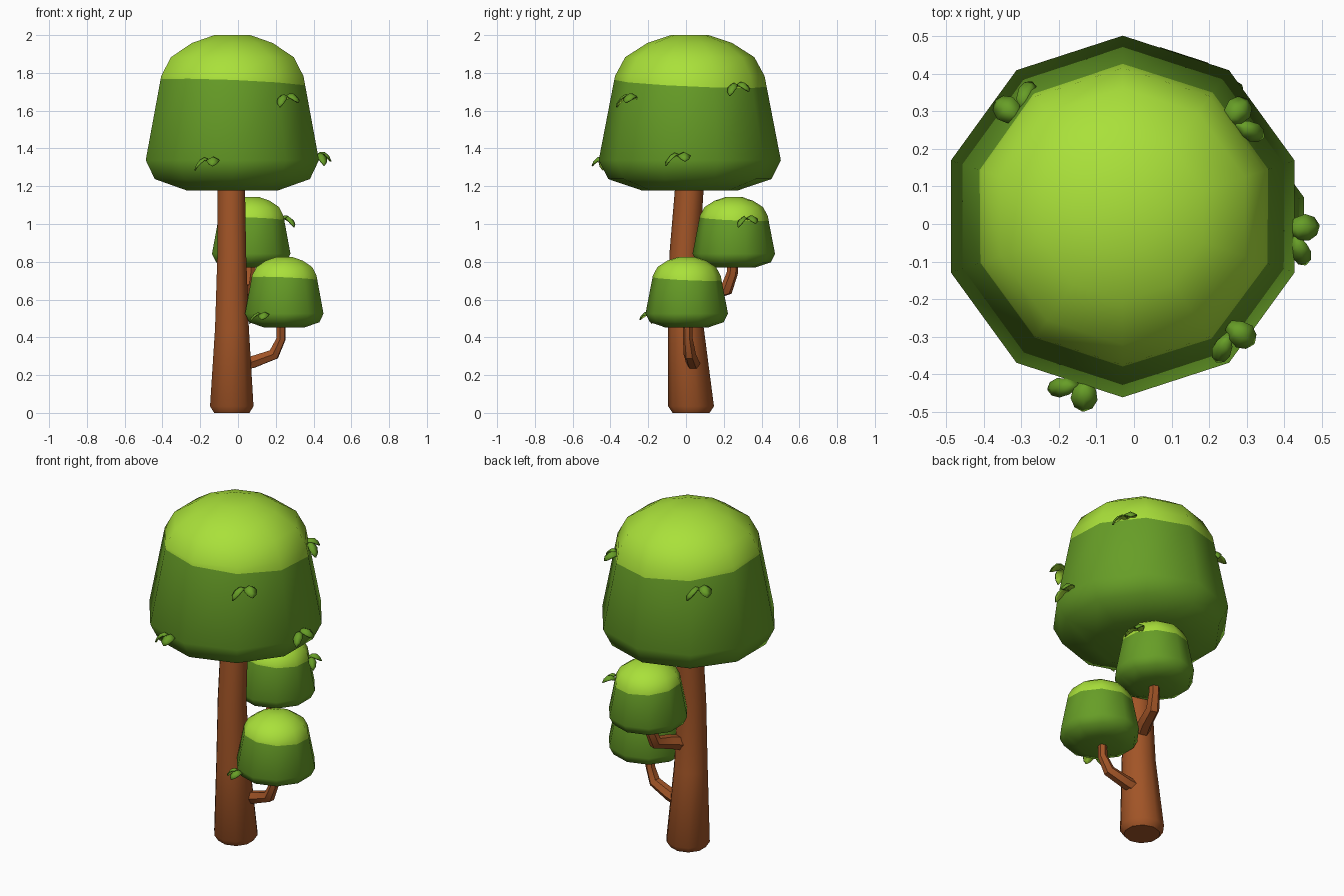
import bpy, bmesh, math
from mathutils import Vector

if "Cube" in bpy.data.objects:
    bpy.data.objects.remove(bpy.data.objects["Cube"])


def material(name, rgb):
    m = bpy.data.materials.new(name)
    m.diffuse_color = (*rgb, 1)
    m.use_nodes = True
    m.node_tree.nodes["Principled BSDF"].inputs["Base Color"].default_value = m.diffuse_color
    return m


BARK = material("bark_brown", (0.36, 0.09, 0.02))
DARK = material("dark_green", (0.135, 0.34, 0.02))
LIGHT = material("light_green", (0.40, 0.75, 0.042))


def finish(bm, name, mats, angle=50):
    me = bpy.data.meshes.new(name)
    bm.to_mesh(me)
    bm.free()
    ob = bpy.data.objects.new(name, me)
    bpy.context.collection.objects.link(ob)
    for m in mats:
        me.materials.append(m)
    smooth(ob, angle)
    return ob


def smooth(ob, angle):
    bpy.ops.object.select_all(action='DESELECT')
    ob.select_set(True)
    bpy.context.view_layer.objects.active = ob
    bpy.ops.object.shade_smooth_by_angle(angle=math.radians(angle))


def loft(rings, sides=10):
    """Stack of horizontal polygon rings (x, y, z, radius) with closed ends."""
    bm = bmesh.new()
    loops = []
    for x, y, z, r in rings:
        loops.append([bm.verts.new((x + r * math.cos(a), y + r * math.sin(a), z))
                      for a in (math.pi / 2 + math.tau * i / sides for i in range(sides))])
    for lo, hi in zip(loops, loops[1:]):
        for i in range(sides):
            j = (i + 1) % sides
            bm.faces.new((lo[i], lo[j], hi[j], hi[i]))
    bm.faces.new(loops[0][::-1])
    bm.faces.new(loops[-1])
    return bm


# Foliage crowns: one profile (radius, height), reused at different scales
CROWN = [(0.255, 0), (0.432, 0.06), (0.482, 0.16), (0.396, 0.605),
         (0.342, 0.705), (0.225, 0.78), (0.10, 0.822)]


def crown(name, x, y, z, s):
    bm = loft([(x, y, z + h * s, r * s) for r, h in CROWN])
    # slightly tilted cut separates the bright cap from the dark skirt
    co = Vector((x, y, z + 0.567 * s))
    no = Vector((0.042, 0.045, 1)).normalized()
    bmesh.ops.bisect_plane(bm, geom=bm.verts[:] + bm.edges[:] + bm.faces[:],
                           plane_co=co, plane_no=no, dist=1e-5)
    for f in bm.faces:
        f.material_index = int((f.calc_center_median() - co).dot(no) > 0)
    return finish(bm, name, [DARK, LIGHT])


crown("main_crown", -0.03, 0.02, 1.178, 1)
crown("lower_crown", 0.245, 0.004, 0.453, 0.453)
crown("rear_crown", 0.07, 0.253, 0.77, 0.453)

# Trunk: tapered, slightly leaning, with a bevelled foot
finish(loft([(-0.033, 0.027, 0, 0.098), (-0.033, 0.027, 0.035, 0.121),
             (-0.032, 0.0, 0.45, 0.094), (-0.033, -0.008, 0.84, 0.080),
             (-0.035, 0.017, 1.18, 0.076), (-0.035, 0.02, 1.35, 0.07)]), "trunk", [BARK])


# Branches: bent tapering tubes
def branch(name, pts):
    cu = bpy.data.curves.new(name, 'CURVE')
    cu.dimensions = '3D'
    cu.bevel_depth = 1
    cu.bevel_resolution = 1
    cu.use_fill_caps = True
    sp = cu.splines.new('POLY')
    sp.points.add(len(pts) - 1)
    for p, (x, y, z, r) in zip(sp.points, pts):
        p.co = (x, y, z, 1)
        p.radius = r
    ob = bpy.data.objects.new(name, cu)
    bpy.context.collection.objects.link(ob)
    cu.materials.append(BARK)
    bpy.ops.object.select_all(action='DESELECT')
    ob.select_set(True)
    bpy.context.view_layer.objects.active = ob
    bpy.ops.object.convert(target='MESH')
    smooth(bpy.context.view_layer.objects.active, 40)


branch("lower_branch", [(-0.01, 0.045, 0.25, 0.038), (0.08, 0.035, 0.27, 0.036),
                        (0.19, 0.02, 0.31, 0.033), (0.227, 0.01, 0.39, 0.026),
                        (0.228, 0.008, 0.52, 0.024)])
branch("rear_branch", [(-0.02, 0.03, 0.60, 0.042), (0.02, 0.12, 0.63, 0.04),
                       (0.05, 0.215, 0.655, 0.037), (0.064, 0.245, 0.74, 0.03),
                       (0.07, 0.25, 0.84, 0.028)])

# Leaves: arched, ridged blades with a light underside
ROUND = [(-0.015, -0.01, 0.012), (0.015, 0.012, 0.03), (0.042, 0.01, 0.036),
         (0.065, -0.012, 0.024), (0.075, -0.036, 0.003)]
NARROW = [(-0.02, -0.005, 0.008), (0.01, 0.008, 0.022), (0.035, -0.006, 0.026),
          (0.055, -0.032, 0.018), (0.064, -0.06, 0.002)]


def leaf(name, base, azimuth, shape, s):
    out = Vector((math.cos(azimuth), math.sin(azimuth), 0))
    side = Vector((-out.y, out.x, 0))
    bm = bmesh.new()
    rows = []
    for d, h, w in shape:
        mid = Vector(base) + (out * d + Vector((0, 0, h))) * s
        edge = Vector((0, 0, -0.5 * w * s))
        rows.append([bm.verts.new(p) for p in
                     (mid - side * w * s + edge, mid, mid + side * w * s + edge)])
    for a, b in zip(rows, rows[1:]):
        for k in (0, 1):
            bm.faces.new((a[k], b[k], b[k + 1], a[k + 1]))
    ob = finish(bm, name, [DARK, LIGHT])
    mod = ob.modifiers.new("thickness", 'SOLIDIFY')
    mod.thickness = 0.007 * s
    mod.offset = -1
    mod.material_offset = 1


SPRIGS = [((-0.31, 0.285, 1.70), 136, 1), ((0.255, 0.275, 1.74), 42, 1),
          ((0.42, -0.015, 1.37), 0, 1), ((0.26, -0.275, 1.68), -45, 1),
          ((-0.13, -0.425, 1.345), -103, 1), ((0.145, -0.185, 0.525), -115, 0.85),
          ((0.235, 0.335, 1.035), 25, 0.85)]
for n, (p, deg, s) in enumerate(SPRIGS, 1):
    a = math.radians(deg)
    leaf(f"round_leaf_{n}", p, a + 0.15, ROUND, s)
    q = Vector(p) + Vector((math.sin(a), -math.cos(a), 0)) * 0.035 * s
    q += Vector((math.cos(a), math.sin(a), 0)) * 0.015 * s
    leaf(f"narrow_leaf_{n}", q, a - 1.2, NARROW, s)
